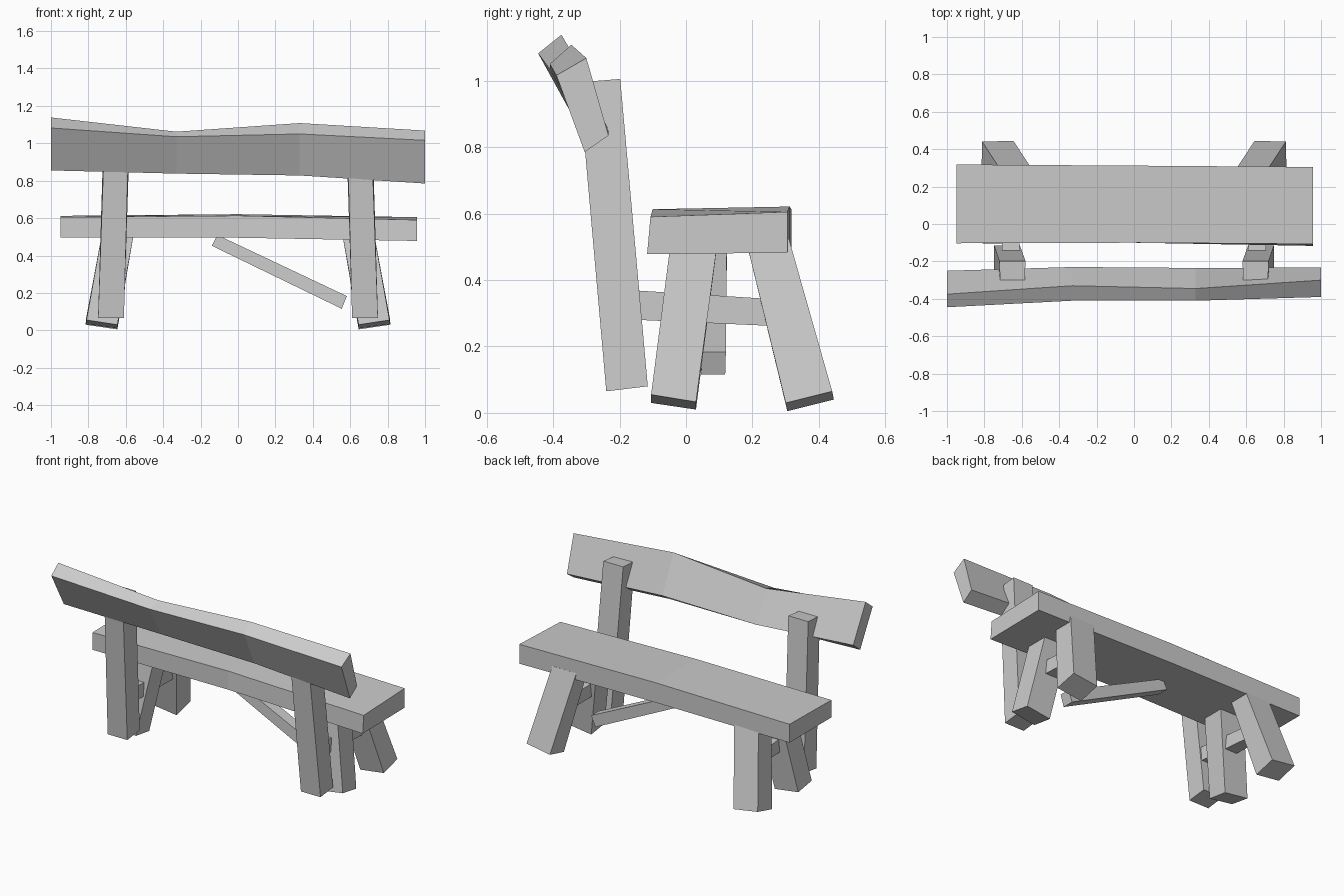
import bpy, bmesh
from mathutils import Vector

wood = bpy.data.materials.new("grey wood")
wood.diffuse_color = (0.6, 0.6, 0.6, 1)


def loft(name, sections):
    """Closed beam through four-cornered cross-sections."""
    bm = bmesh.new()
    rings = [[bm.verts.new(p) for p in s] for s in sections]
    for a, b in zip(rings, rings[1:]):
        for i in range(4):
            j = (i + 1) % 4
            bm.faces.new((a[i], a[j], b[j], b[i]))
    bm.faces.new(rings[0])
    bm.faces.new(rings[-1])
    bmesh.ops.recalc_face_normals(bm, faces=bm.faces)
    mesh = bpy.data.meshes.new(name)
    bm.to_mesh(mesh)
    bm.free()
    mesh.materials.append(wood)
    obj = bpy.data.objects.new(name, mesh)
    bpy.context.collection.objects.link(obj)
    return obj


def pair(name, sections):
    """The same beam on the left and right sides."""
    loft("right_" + name, sections)
    loft("left_" + name, [[(-x, y, z) for x, y, z in s] for s in sections])


def across(x, *yz):
    return [(x, y, z) for y, z in yz]


# Warped backrest plank: front top, back top, back bottom, front bottom
loft("backrest", [
    across(-1.0, (-.445, 1.082), (-.375, 1.138), (-.25, .91), (-.32, .855)),
    across(-.33, (-.41, 1.035), (-.33, 1.062), (-.23, .87), (-.305, .838)),
    across(.33, (-.41, 1.05), (-.345, 1.108), (-.235, .875), (-.305, .828)),
    across(1.0, (-.39, 1.016), (-.30, 1.068), (-.233, .835), (-.305, .785)),
])

# Slightly bowed seat plank
loft("seat", [
    across(-.95, (-.103, .605), (.318, .612), (.318, .495), (-.103, .495)),
    across(0, (-.10, .613), (.312, .621), (.312, .495), (-.10, .495)),
    across(.958, (-.107, .59), (.305, .605), (.305, .482), (-.117, .478)),
])

# Tall posts carrying the backrest
pair("back_post", [
    [(.61, -.24, .065), (.748, -.24, .065), (.748, -.115, .08), (.61, -.115, .08)],
    [(.585, -.322, .995), (.715, -.322, .995), (.72, -.198, 1.005), (.58, -.198, 1.005)],
])

# Splayed legs under the seat
pair("front_leg", [
    [(.645, -.105, .03), (.81, -.105, .055), (.81, .03, .033), (.645, .03, .01)],
    [(.555, -.044, .53), (.725, -.044, .53), (.725, .097, .53), (.555, .097, .53)],
])
pair("rear_leg", [
    [(.645, .305, .005), (.815, .30, .03), (.812, .44, .065), (.645, .445, .04)],
    [(.555, .178, .53), (.725, .178, .53), (.725, .308, .53), (.555, .308, .53)],
])

# Side rails tying post and legs together
pair("side_rail", [
    [(x, -.145, z) for x, z in ((.61, .28), (.705, .28), (.705, .368), (.61, .368))],
    [(x, .30, z) for x, z in ((.63, .26), (.70, .26), (.70, .34), (.63, .34))],
])

# Diagonal brace below the seat
loft("diagonal_brace", [
    [(x, y, z) for x, z, y in ((-.14, .452, .05), (-.11, .51, .05),
                               (-.11, .51, .123), (-.14, .452, .123))],
    [(x, y, z) for x, z, y in ((.555, .115, .045), (.582, .183, .05),
                               (.582, .183, .12), (.555, .115, .118))],
])
